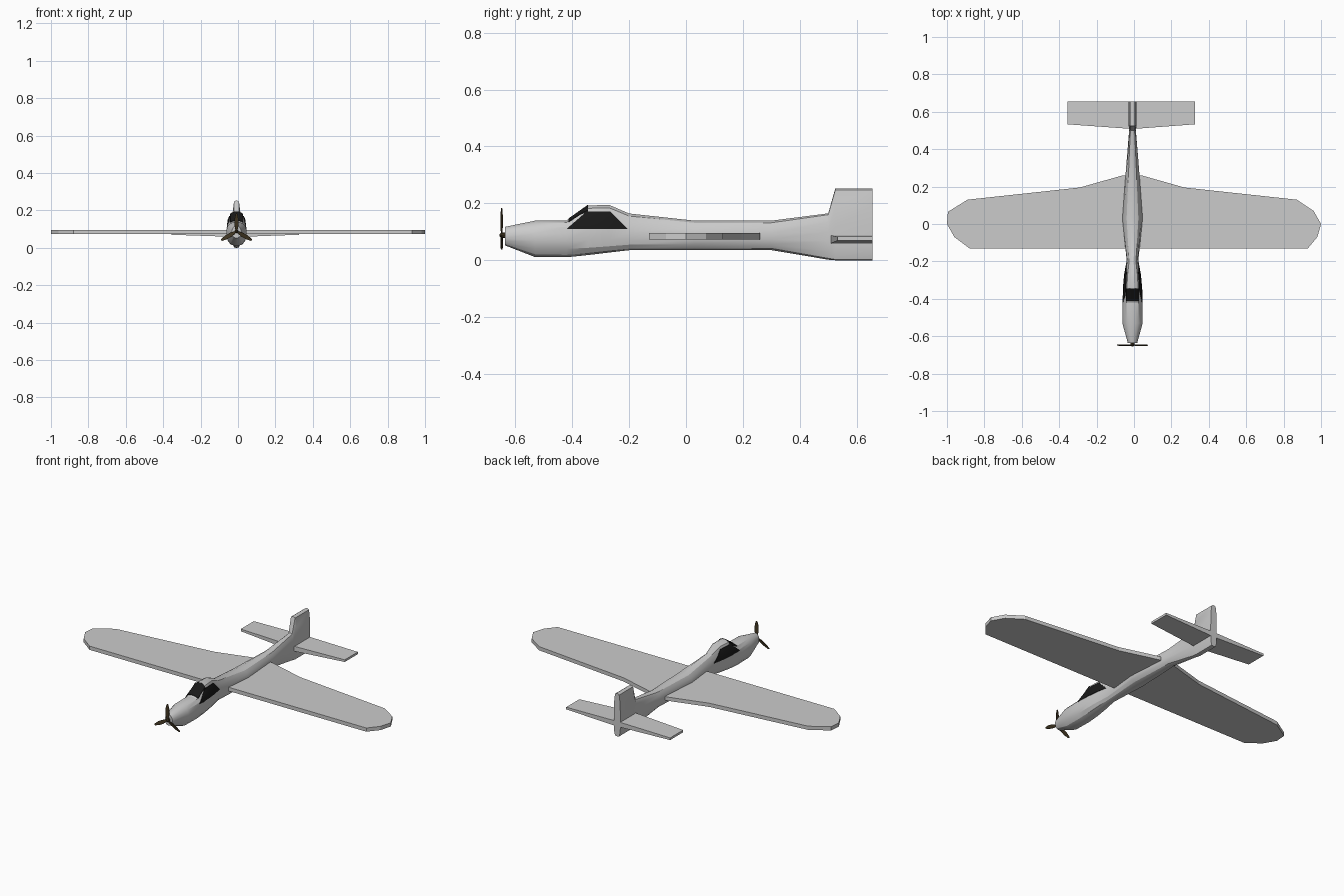
import bpy, bmesh
from math import cos, sin, pi, radians
from mathutils import Matrix, Vector

if "Cube" in bpy.data.objects:
    bpy.data.objects.remove(bpy.data.objects["Cube"])

CX = -0.008   # fuselage centre line


def material(name, rgb):
    m = bpy.data.materials.new(name)
    m.diffuse_color = (*rgb, 1)
    m.use_nodes = True
    m.node_tree.nodes["Principled BSDF"].inputs["Base Color"].default_value = m.diffuse_color
    return m


BLACK = material("black_glass", (0.01, 0.01, 0.01))
BROWN = material("dark_brown", (0.05, 0.035, 0.015))


def finish(bm, name, mat=None, angle=25):
    bmesh.ops.recalc_face_normals(bm, faces=bm.faces)
    me = bpy.data.meshes.new(name)
    bm.to_mesh(me)
    bm.free()
    ob = bpy.data.objects.new(name, me)
    bpy.context.collection.objects.link(ob)
    if mat:
        me.materials.append(mat)
    if angle:
        bpy.ops.object.select_all(action='DESELECT')
        ob.select_set(True)
        bpy.context.view_layer.objects.active = ob
        bpy.ops.object.shade_smooth_by_angle(angle=radians(angle))
    return ob


def loft(rings, name, mat=None, angle=25):
    bm = bmesh.new()
    vs = [[bm.verts.new(p) for p in r] for r in rings]
    n = len(vs[0])
    for a, b in zip(vs, vs[1:]):
        for i in range(n):
            j = (i + 1) % n
            bm.faces.new((a[i], a[j], b[j], b[i]))
    bm.faces.new(vs[0])
    bm.faces.new(vs[-1])
    return finish(bm, name, mat, angle)


def prism(points, offset, name, mat=None):
    return loft([points, [Vector(p) + Vector(offset) for p in points]], name, mat, 0)


# Fuselage and fin: y, bottom, top, half width, squareness of the section
STATIONS = [(-0.637, 0.052, 0.118, 0.025, 2), (-0.53, 0.01, 0.14, 0.055, 2.2),
            (-0.42, 0.01, 0.14, 0.055, 2.4), (-0.345, 0.018, 0.193, 0.05, 2.8),
            (-0.27, 0.027, 0.195, 0.043, 2.8), (-0.2, 0.035, 0.165, 0.031, 2.5),
            (0.03, 0.035, 0.14, 0.055, 2.2), (0.3, 0.035, 0.14, 0.035, 2.2),
            (0.5, 0.002, 0.165, 0.018, 3.5), (0.525, 0, 0.253, 0.021, 4.5),
            (0.655, 0, 0.253, 0.021, 4.5)]


def section(y, zb, zt, w, n, grow):
    zc, pts = 0.083, []
    for i in range(16):
        a = 2 * pi * (i + 0.5) / 16
        c, s = cos(a), sin(a)
        u = (abs(c) ** n + abs(s) ** n) ** (-1 / n)
        h = (zt - zc) if s > 0 else (zc - zb)
        k = 1 / cos(pi / 16) if n < 2.1 else 1
        pts.append((CX + u * c * k * (w + grow), y, zc + u * s * (h + grow)))
    return pts


def body(name, grow=0, stations=STATIONS, mat=None):
    return loft([section(*s, grow) for s in stations], name, mat)


body("fuselage")


# Windows: slightly grown cockpit skin trimmed by a cutter
def window(name, cutter):
    ob = body(name, 0.0025, STATIONS[1:7], BLACK)
    mod = ob.modifiers.new("trim", 'BOOLEAN')
    mod.operation, mod.object, mod.solver = 'INTERSECT', cutter, 'EXACT'
    bpy.context.view_layer.objects.active = ob
    bpy.ops.object.modifier_apply(modifier=mod.name)
    bpy.data.objects.remove(cutter)


side = [(-0.42, 0.11), (-0.35, 0.171), (-0.265, 0.171), (-0.205, 0.11)]
window("side_windows", prism([(CX - 0.1, y, z) for y, z in side], (0.2, 0, 0), "side_cutter"))
front = [(-0.036, -0.413), (0.036, -0.413), (0.036, -0.345), (-0.036, -0.345)]
window("windscreen", prism([(CX + x, y, 0.12) for x, y in front], (0, 0, 0.1), "front_cutter"))

# Wing
outline = [(-0.88, -0.13), (0.93, -0.13), (0.98, -0.07), (1, 0), (0.96, 0.07), (0.87, 0.13),
           (0.27, 0.195), (0.04, 0.26), (-0.06, 0.26), (-0.29, 0.195), (-0.89, 0.13),
           (-0.995, 0.065), (-1, 0), (-0.96, -0.07)]
prism([(x, y, 0.073) for x, y in outline], (0, 0, 0.022), "wing")

# Tailplane, thicker in the middle
rings = []
for x, y, zb, zt in [(-0.355, 0.533, 0.07, 0.083), (CX, 0.508, 0.058, 0.088),
                     (0.325, 0.533, 0.07, 0.083)]:
    rings.append([(x, y, zb), (x, 0.655, zb), (x, 0.655, zt), (x, y, zt)])
loft(rings, "tailplane", angle=0)

# Propeller hub and three pitched blades
hub = Vector((CX, -0.648, 0.088))
loft([[(hub.x + r * cos(a * pi / 4), y, hub.z + r * sin(a * pi / 4)) for a in range(8)]
      for y, r in [(-0.655, 0.004), (-0.65, 0.009), (-0.63, 0.011)]], "propeller_hub", BROWN)
blade = [(-0.004, 0), (-0.011, 0.035), (-0.011, 0.065), (-0.005, 0.092), (0, 0.096),
         (0.005, 0.092), (0.011, 0.065), (0.011, 0.035), (0.004, 0)]
for i in range(3):
    ob = prism([(x, -0.0015, z) for x, z in blade], (0, 0.003, 0), f"propeller_blade_{i + 1}", BROWN)
    ob.data.transform(Matrix.Translation(hub) @ Matrix.Rotation(i * 2 * pi / 3, 4, 'Y')
                      @ Matrix.Rotation(radians(15), 4, 'Z'))
